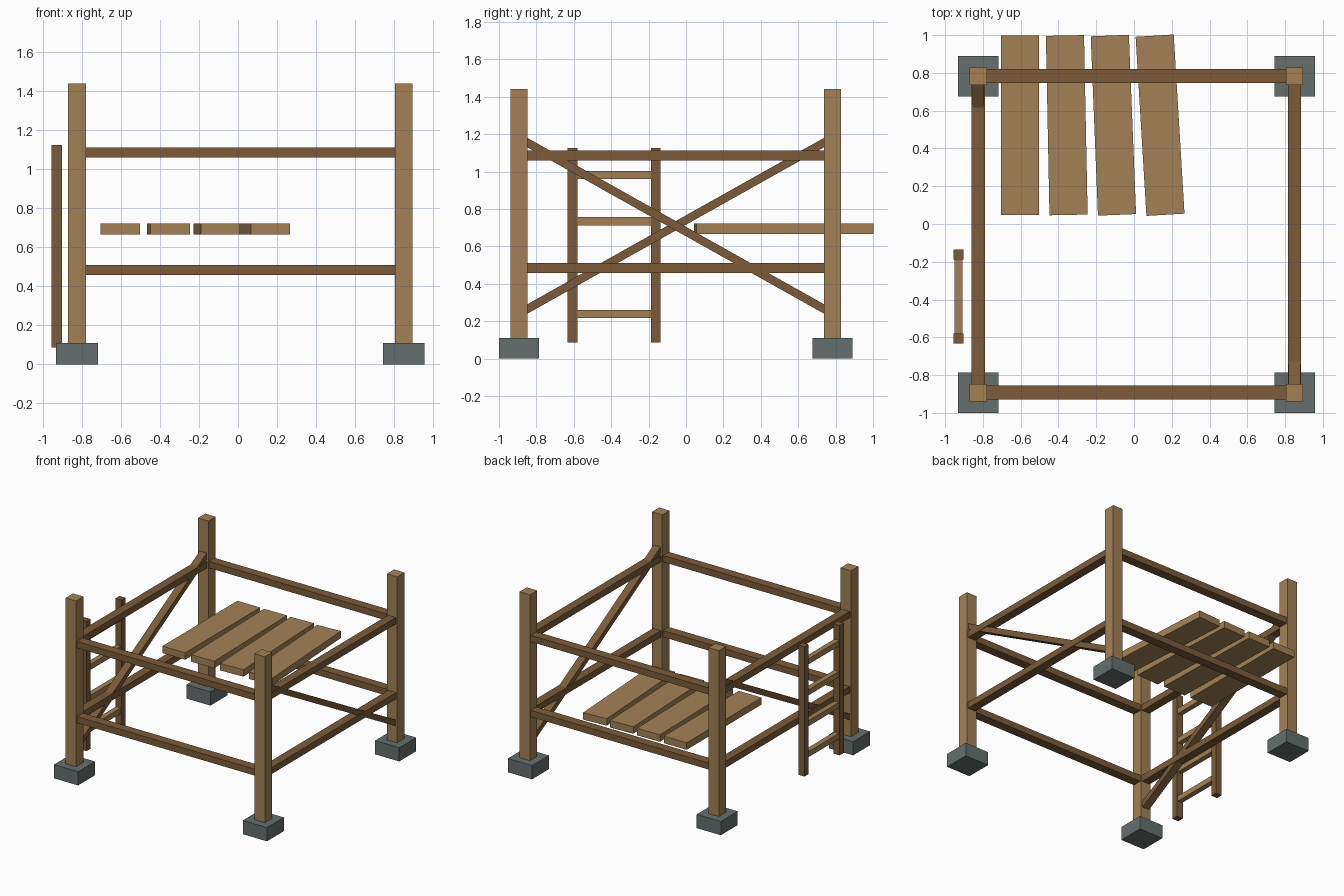
import bpy
import math
from mathutils import Vector

if "Cube" in bpy.data.objects:
    bpy.data.objects.remove(bpy.data.objects["Cube"], do_unlink=True)


def make_material(name, colour):
    mat = bpy.data.materials.new(name)
    mat.use_nodes = True
    mat.diffuse_color = (*colour, 1)
    mat.node_tree.nodes["Principled BSDF"].inputs["Base Color"].default_value = (*colour, 1)
    return mat


light_wood = make_material("light wood", (0.37, 0.222, 0.092))
dark_wood = make_material("dark wood", (0.2, 0.105, 0.041))
stone = make_material("grey stone", (0.128, 0.16, 0.158))


def box(name, centre, size, mat, rotation=(0, 0, 0)):
    bpy.ops.mesh.primitive_cube_add(size=1, location=centre, rotation=rotation)
    obj = bpy.context.object
    obj.name = name
    obj.scale = size
    bpy.ops.object.transform_apply(location=False, rotation=False, scale=True)
    obj.data.materials.append(mat)
    return obj


LEFT, RIGHT = 0.85, -0.825
FRONT, BACK = -0.893, 0.783
MID_X, MID_Y = (LEFT + RIGHT) / 2, (FRONT + BACK) / 2
SPAN_X, SPAN_Y = LEFT - RIGHT, BACK - FRONT
RAIL_HEIGHTS = {"lower": 0.484, "upper": 1.086}

# Corner posts on stone footings
for side, x in (("left", LEFT), ("right", RIGHT)):
    for end, y in (("front", FRONT), ("back", BACK)):
        box(f"{end}_{side}_footing", (x, y, 0.055), (0.214, 0.214, 0.11), stone)
        box(f"{end}_{side}_post", (x, y, 0.77), (0.092, 0.092, 1.34), light_wood)

# Horizontal rails around the frame
for level, z in RAIL_HEIGHTS.items():
    for end, y in (("front", FRONT), ("back", BACK)):
        box(f"{level}_{end}_rail", (MID_X, y, z), (SPAN_X, 0.074, 0.052), dark_wood)
    for side, x in (("left", LEFT), ("right", RIGHT)):
        box(f"{level}_{side}_rail", (x, MID_Y, z), (0.07, SPAN_Y, 0.052), dark_wood)

# One diagonal brace on each side, sloping opposite ways
for side, x, front_z, back_z in (("left", LEFT, 1.18, 0.24), ("right", RIGHT, 0.24, 1.18)):
    run = Vector((0, SPAN_Y, back_z - front_z))
    box(f"{side}_brace", (x, MID_Y, (front_z + back_z) / 2), (0.062, run.length, 0.044),
        dark_wood, (math.atan2(run.z, run.y), 0, 0))

# Loose deck planks fanning out slightly
for i in range(4):
    box(f"deck_plank_{i + 1}", (-0.603 + 0.247 * i, 0.523, 0.693), (0.202, 0.95, 0.056),
        light_wood, (0, 0, math.radians(1.15 * i)))

# Ladder standing beside the frame
LADDER_X = -0.929
for end, y in (("front", -0.607), ("back", -0.162)):
    box(f"ladder_{end}_stile", (LADDER_X, y, 0.605), (0.055, 0.052, 1.04), dark_wood)
for i in range(4):
    box(f"ladder_rung_{i + 1}", (LADDER_X, -0.385, 0.238 + 0.248 * i),
        (0.042, 0.42, 0.044), light_wood)
